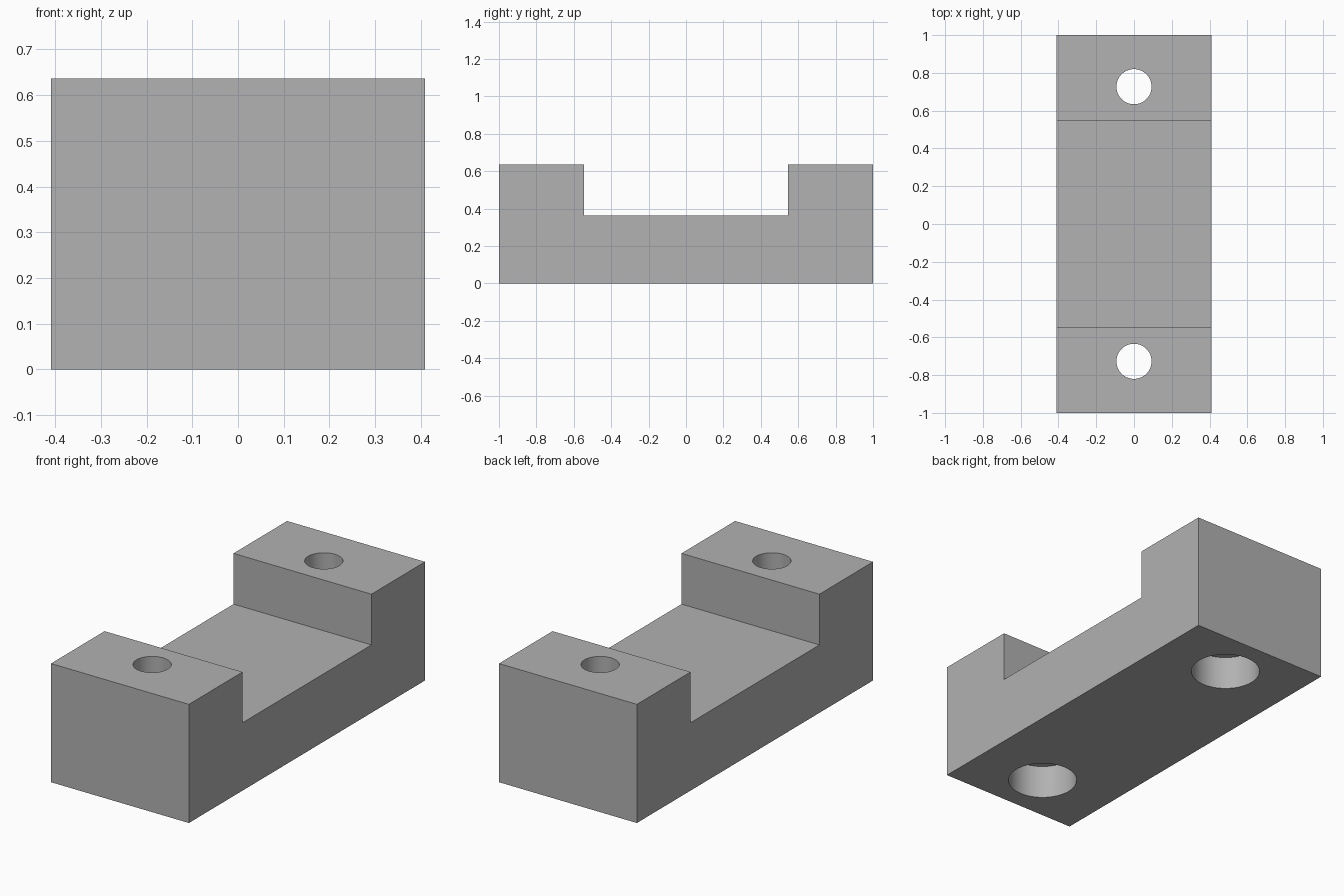
import bpy
import bmesh

WIDTH, LENGTH, HEIGHT = 0.818, 2.0, 0.636
SADDLE_Z, SADDLE_HALF = 0.364, 0.546
HOLE_Y, HOLE_R = 0.727, 0.093
BORE_R, BORE_DEPTH = 0.174, 0.182

default = bpy.data.objects.get("Cube")
if default:
    bpy.data.objects.remove(default, do_unlink=True)

# Single grey finish
grey = bpy.data.materials.new("plain grey")
grey.use_nodes = True
colour = (0.445, 0.445, 0.445, 1.0)
grey.diffuse_color = colour
grey.node_tree.nodes["Principled BSDF"].inputs["Base Color"].default_value = colour


def extrude_profile(name, points, width):
    """Extrude a closed y-z outline along x, centred on x = 0."""
    bm = bmesh.new()
    face = bm.faces.new([bm.verts.new((-width / 2, y, z)) for y, z in points])
    result = bmesh.ops.extrude_face_region(bm, geom=[face])
    moved = [v for v in result["geom"] if isinstance(v, bmesh.types.BMVert)]
    bmesh.ops.translate(bm, verts=moved, vec=(width, 0, 0))
    bmesh.ops.recalc_face_normals(bm, faces=bm.faces)
    mesh = bpy.data.meshes.new(name)
    bm.to_mesh(mesh)
    bm.free()
    obj = bpy.data.objects.new(name, mesh)
    bpy.context.collection.objects.link(obj)
    obj.data.materials.append(grey)
    return obj


def drill(target, y, radius, bottom, top):
    """Cut a vertical round hole and discard the cutter."""
    bpy.ops.mesh.primitive_cylinder_add(
        vertices=64, radius=radius, depth=top - bottom,
        location=(0, y, (top + bottom) / 2))
    cutter = bpy.context.object
    cutter.name = "hole_cutter"
    cutter.hide_render = True
    cutter.data.materials.append(grey)
    cut = target.modifiers.new("hole", 'BOOLEAN')
    cut.operation = 'DIFFERENCE'
    cut.solver = 'EXACT'
    cut.object = cutter
    bpy.ops.object.select_all(action='DESELECT')
    target.select_set(True)
    bpy.context.view_layer.objects.active = target
    bpy.ops.object.modifier_apply(modifier=cut.name)
    bpy.data.objects.remove(cutter, do_unlink=True)


# Block with a raised pad at each end
half = LENGTH / 2
block = extrude_profile("saddle_block", [
    (-half, 0), (half, 0), (half, HEIGHT), (SADDLE_HALF, HEIGHT),
    (SADDLE_HALF, SADDLE_Z), (-SADDLE_HALF, SADDLE_Z),
    (-SADDLE_HALF, HEIGHT), (-half, HEIGHT)], WIDTH)

# Through holes, counterbored from below
for side in (-1, 1):
    drill(block, side * HOLE_Y, HOLE_R, -0.1, HEIGHT + 0.1)
    drill(block, side * HOLE_Y, BORE_R, -0.1, BORE_DEPTH)

# Smooth hole walls, crisp edges
bpy.ops.object.shade_smooth_by_angle()
